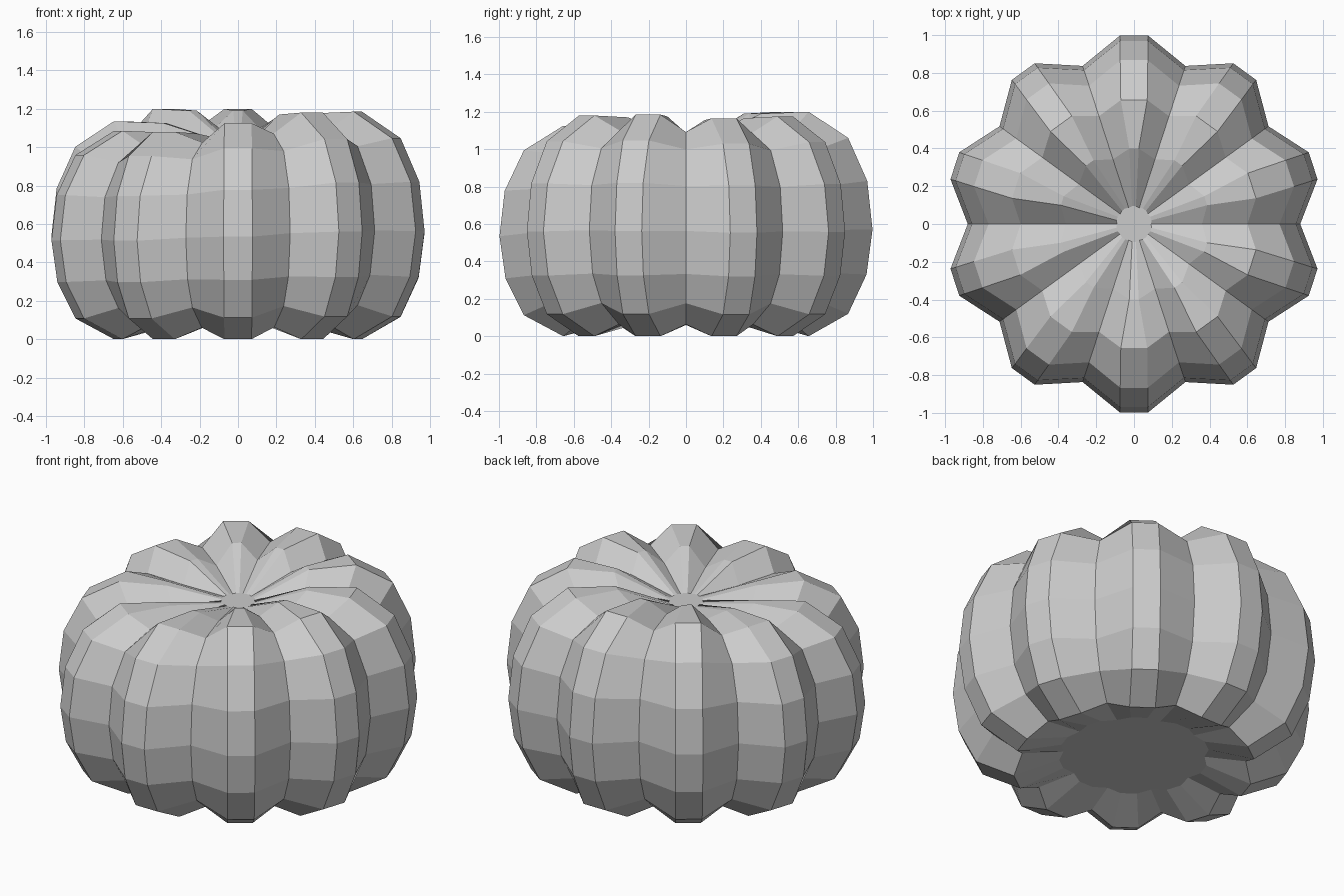
import bpy, bmesh, math

if "Cube" in bpy.data.objects:
    bpy.data.objects.remove(bpy.data.objects["Cube"])

# Ridge and valley profiles (radius, height), bottom to top
RIDGE = [(.41, .08), (.66, 0), (.87, .12), (.968, .33), (1.0, .57),
         (.972, .83), (.87, 1.06), (.66, 1.2), (.40, 1.19), (.095, 1.03)]
VALLEY = [(.385, .085), (.61, .065), (.77, .18), (.85, .34), (.88, .575),
          (.857, .82), (.77, 1.02), (.60, 1.115), (.36, 1.11), (.09, 1.03)]
# Half width of the flat ridge strip on each ring
HALF = [.045, .07, .073, .074, .075, .074, .073, .07, .025, .01]
# Top height of each lobe, counter-clockwise from 18 degrees
TOPS = [1.165, 1.175, 1.2, 1.2, 1.135, 1.085, 1.08, 1.125, 1.18, 1.185]
N = len(TOPS)

bm = bmesh.new()


def point(r, z, ang, top, last):
    if not last:
        z *= top / 1.2
    return bm.verts.new((r * math.cos(ang), r * math.sin(ang), z))


# Lobed rings: two ridge points and one valley point per lobe
rings = []
for i, ((rr, rz), (vr, vz), w) in enumerate(zip(RIDGE, VALLEY, HALF)):
    last = i == len(RIDGE) - 1
    ring = []
    for k, top in enumerate(TOPS):
        a = math.radians(18 + 36 * k)
        da = math.asin(w / rr)
        ring.append(point(rr, rz, a - da, top, last))
        ring.append(point(rr, rz, a + da, top, last))
        mean = (top + TOPS[(k + 1) % N]) / 2
        ring.append(point(vr, vz, a + math.radians(18), mean, last))
    rings.append(ring)

# Skin between rings, flat underside and small stem seat
for lo, hi in zip(rings, rings[1:]):
    n = len(lo)
    for j in range(n):
        m = (j + 1) % n
        bm.faces.new((lo[j], lo[m], hi[m], hi[j]))
bm.faces.new(rings[0][::-1])
bm.faces.new(rings[-1])
bmesh.ops.recalc_face_normals(bm, faces=bm.faces)

mesh = bpy.data.meshes.new("pumpkin_body")
bm.to_mesh(mesh)
bm.free()
obj = bpy.data.objects.new("pumpkin_body", mesh)
bpy.context.collection.objects.link(obj)
